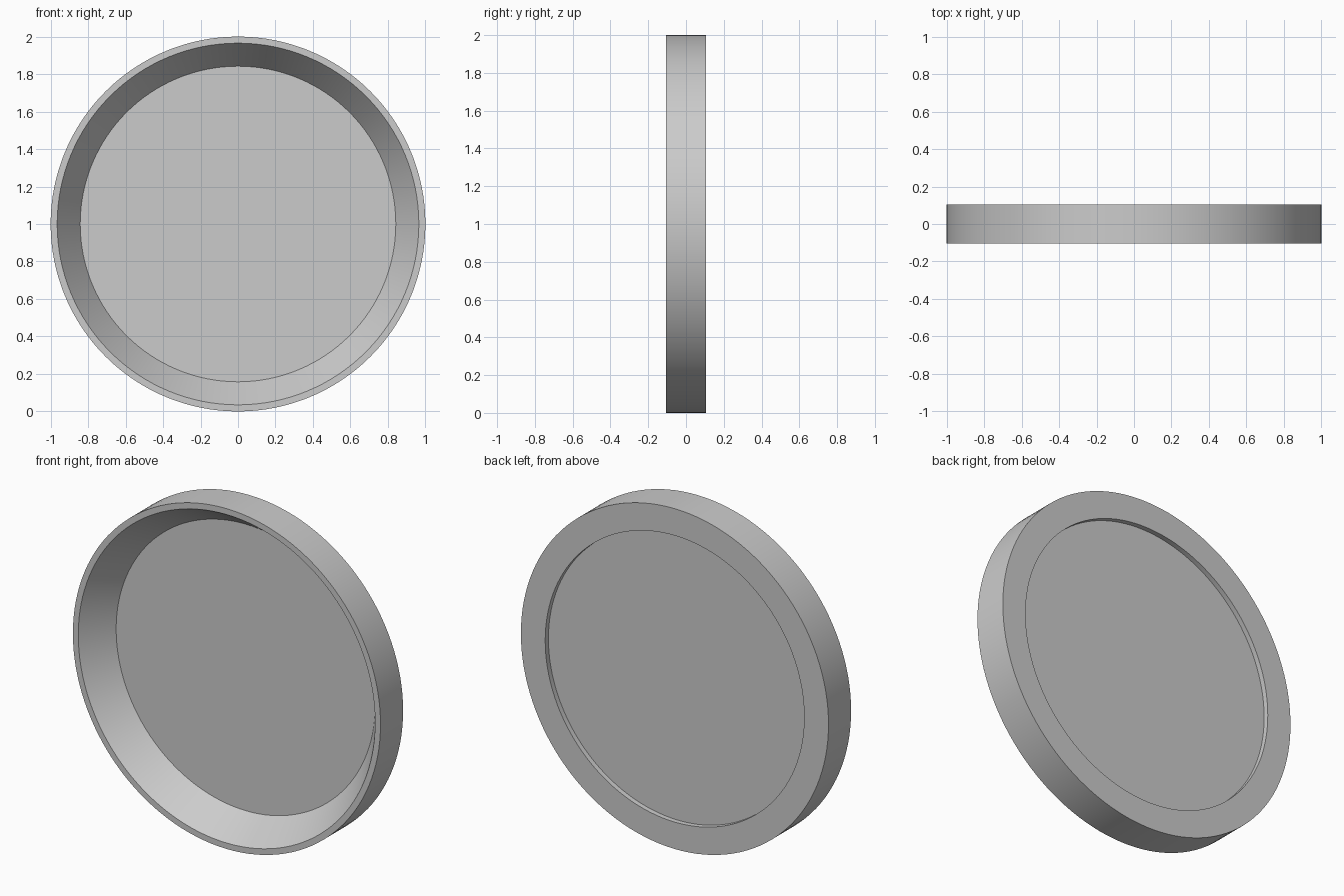
import bpy, bmesh, math
from mathutils import Vector

if "Cube" in bpy.data.objects:
    bpy.data.objects.remove(bpy.data.objects["Cube"])

SEGMENTS = 128
CENTRE_Z = 1.0


def lathe(name, profile, closed):
    """Spin (radius, y) points around the y axis."""
    bm = bmesh.new()
    rings = []
    for r, y in profile:
        if r == 0:
            rings.append([bm.verts.new((0, y, 0))] * SEGMENTS)
        else:
            angles = [2 * math.pi * i / SEGMENTS for i in range(SEGMENTS)]
            rings.append([bm.verts.new((r * math.cos(a), y, r * math.sin(a))) for a in angles])
    count = len(rings) if closed else len(rings) - 1
    for k in range(count):
        a, b = rings[k], rings[(k + 1) % len(rings)]
        for i in range(SEGMENTS):
            j = (i + 1) % SEGMENTS
            corners = list(dict.fromkeys((a[i], a[j], b[j], b[i])))
            bm.faces.new(corners)
    bmesh.ops.recalc_face_normals(bm, faces=bm.faces)
    mesh = bpy.data.meshes.new(name)
    bm.to_mesh(mesh)
    bm.free()
    obj = bpy.data.objects.new(name, mesh)
    obj.location = Vector((0, 0, CENTRE_Z))
    bpy.context.collection.objects.link(obj)
    bpy.ops.object.select_all(action='DESELECT')
    obj.select_set(True)
    bpy.context.view_layer.objects.active = obj
    bpy.ops.object.shade_smooth_by_angle(angle=math.radians(30))
    return obj


# Rim: narrow front lip, sloped inner wall, short step and broad flat back
lathe("rim", [(1.0, -0.105), (0.965, -0.105), (0.842, 0.071),
              (0.842, 0.105), (1.0, 0.105)], closed=True)

# Thin round panel set just inside the back of the rim
lathe("panel", [(0, 0.071), (0.842, 0.071), (0.842, 0.075), (0, 0.075)], closed=False)
